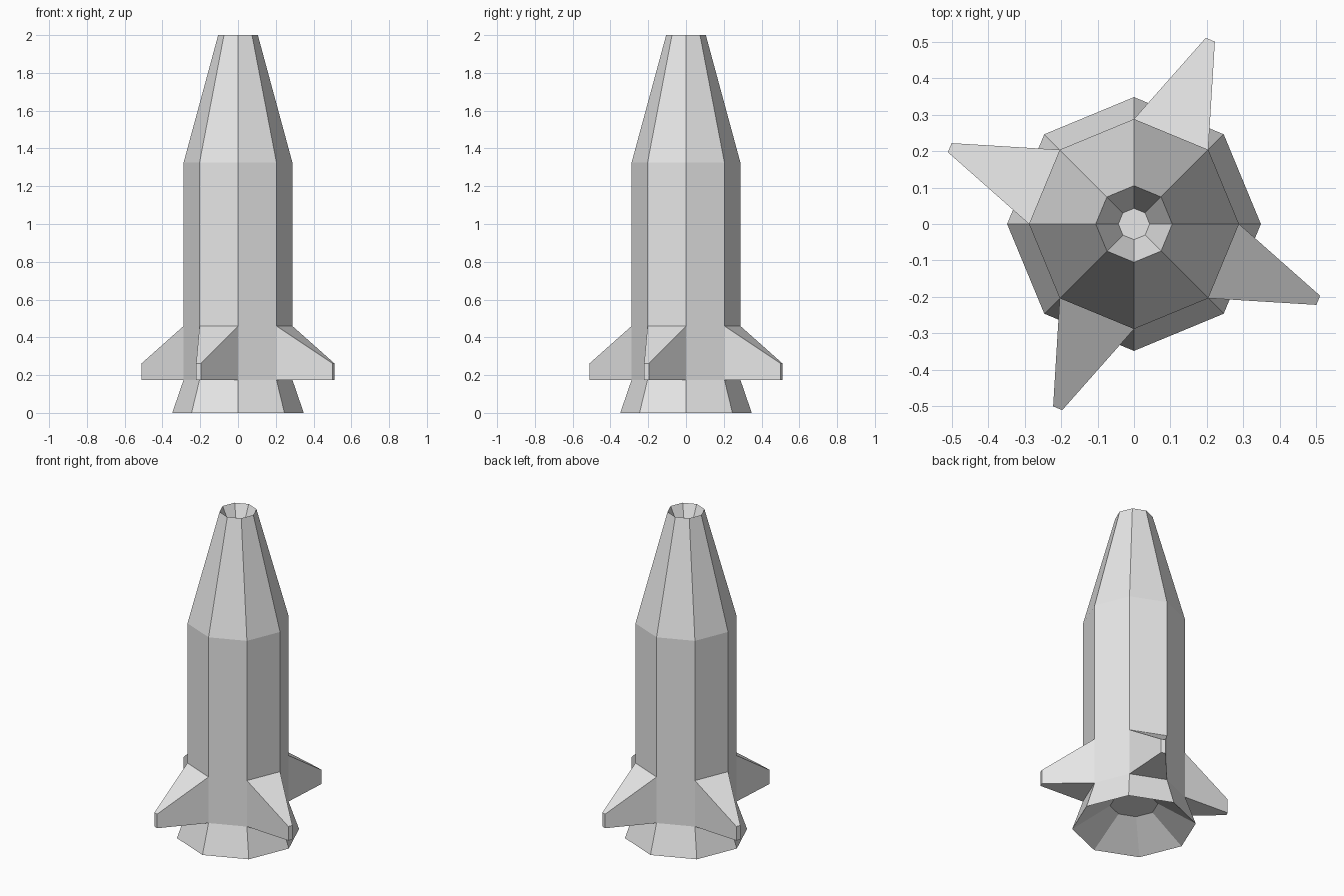
import bpy, bmesh
from math import cos, sin, pi, radians
from mathutils import Matrix

SIDES = 8
HULL_R = 0.288            # corner radius of the octagonal hull
FIN_LOW, FIN_HIGH, TIP_HIGH = 0.175, 0.46, 0.262
NOSE_Z = 1.325

cube = bpy.data.objects.get("Cube")
if cube:
    bpy.data.objects.remove(cube, do_unlink=True)

grey = bpy.data.materials.new("light grey")
grey.use_nodes = True
colour = (0.8, 0.8, 0.8, 1)
grey.diffuse_color = colour
grey.node_tree.nodes["Principled BSDF"].inputs["Base Color"].default_value = colour


def add_object(name, bm):
    mesh = bpy.data.meshes.new(name)
    bm.to_mesh(mesh)
    bm.free()
    mesh.materials.append(grey)
    obj = bpy.data.objects.new(name, mesh)
    bpy.context.collection.objects.link(obj)
    return obj


def lathe(name, profile, cap_start=False, cap_end=False):
    """Flat-sided octagonal turning of (radius, height) points."""
    bm = bmesh.new()
    rings = [[bm.verts.new((r * cos(2 * pi * i / SIDES), r * sin(2 * pi * i / SIDES), z))
              for i in range(SIDES)] for r, z in profile]
    for a, b in zip(rings, rings[1:]):
        for i in range(SIDES):
            j = (i + 1) % SIDES
            bm.faces.new((a[i], a[j], b[j], b[i]))
    if cap_start:
        bm.faces.new(rings[0][::-1])
    if cap_end:
        bm.faces.new(rings[-1])
    return add_object(name, bm)


def fin(name, angle):
    """Tapered block growing from one hull side, open where it joins."""
    bm = bmesh.new()
    bmesh.ops.create_cube(bm, size=2)
    inner = [f for f in bm.faces if f.normal.x < -0.5]
    for v in bm.verts:
        tip, top = v.co.x > 0, v.co.z > 0
        v.co.x = 0.547 if tip else HULL_R * cos(pi / SIDES)
        v.co.y *= 0.0135 if tip else HULL_R * sin(pi / SIDES)
        v.co.z = (TIP_HIGH if tip else FIN_HIGH) if top else FIN_LOW
    bmesh.ops.delete(bm, geom=inner, context='FACES_ONLY')
    bm.transform(Matrix.Rotation(angle, 4, 'Z'))
    return add_object(name, bm)


# Flared engine bell with a hollow underside
lathe("engine_bell", [(0.135, 0.14), (0.348, 0), (HULL_R, FIN_LOW)], cap_start=True)

# Straight hull
lathe("hull", [(HULL_R, FIN_LOW), (HULL_R, NOSE_Z)])

# Tapered nose with a recessed opening at the tip
lathe("nose", [(HULL_R, NOSE_Z), (0.105, 2), (0.043, 1.86)], cap_end=True)

# Four fins on alternate hull sides
for label, degrees in (("front", 247.5), ("left", 337.5), ("back", 67.5), ("right", 157.5)):
    fin(label + "_fin", radians(degrees))
